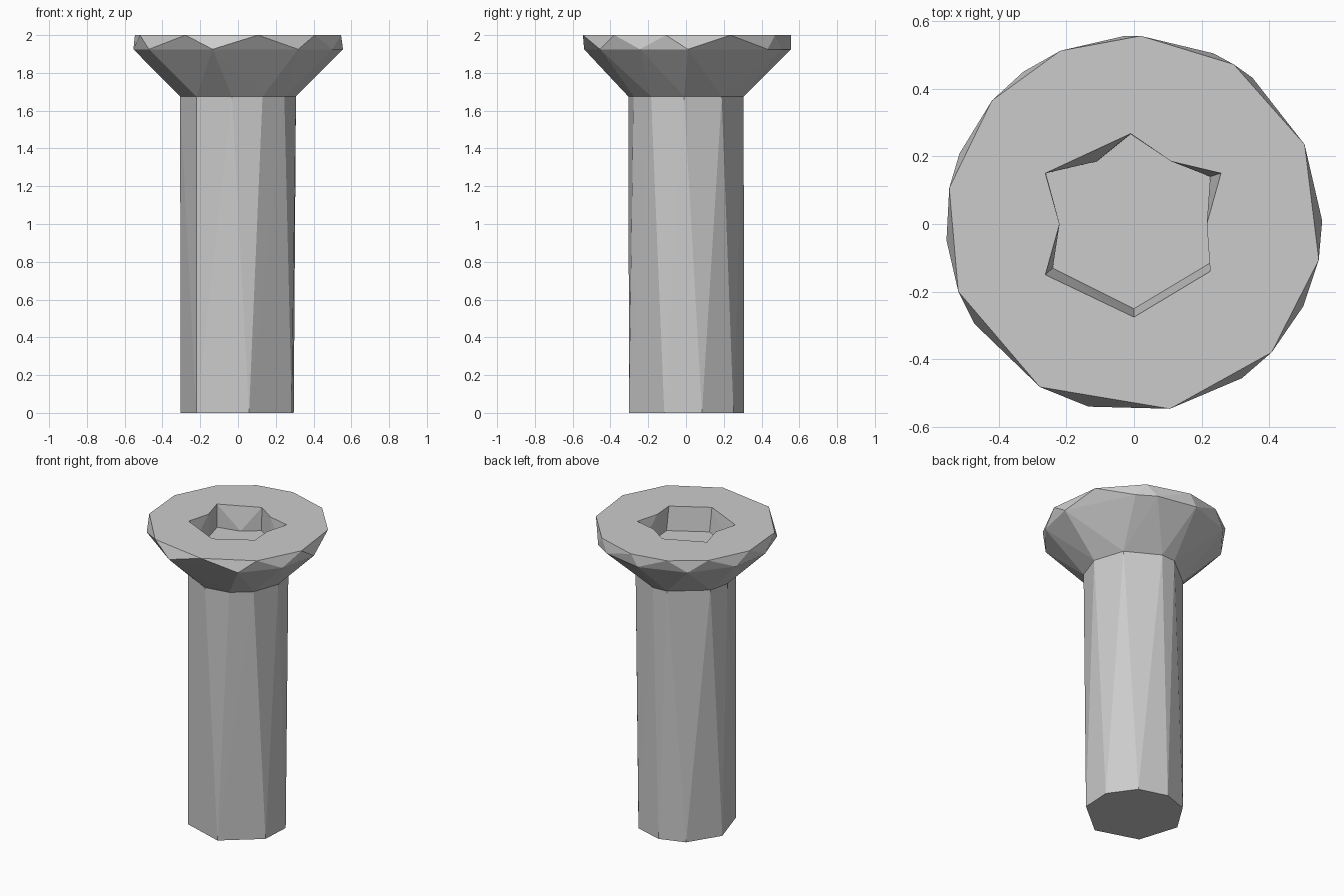
import bpy
import bmesh
from math import cos, sin, radians, atan2, tau

default_cube = bpy.data.objects.get("Cube")
if default_cube:
    bpy.data.objects.remove(default_cube, do_unlink=True)

steel = bpy.data.materials.new("grey steel")
steel.use_nodes = True
steel_colour = (0.6, 0.6, 0.6, 1)
steel.diffuse_color = steel_colour
steel.node_tree.nodes["Principled BSDF"].inputs["Base Color"].default_value = steel_colour


def ring(bm, radius, z, degrees):
    """Ring of vertices at uneven angles, listed anticlockwise."""
    return [bm.verts.new((radius * cos(radians(a)), radius * sin(radians(a)), z))
            for a in degrees]


def outline(bm, points, z):
    """Closed outline from plan points, listed anticlockwise."""
    return [bm.verts.new((x, y, z)) for x, y in points]


def angle_gap(v, w):
    gap = abs(atan2(v.co.y, v.co.x) - atan2(w.co.y, w.co.x)) % tau
    return min(gap, tau - gap)


def bridge(bm, lower, upper):
    """Join two rings with triangles, always taking the shorter diagonal."""
    start = min(range(len(upper)), key=lambda k: angle_gap(lower[0], upper[k]))
    upper = upper[start:] + upper[:1 + start]
    lower = lower + lower[:1]
    i = j = 0
    while i < len(lower) - 1 or j < len(upper) - 1:
        can_low, can_up = i < len(lower) - 1, j < len(upper) - 1
        if can_low and can_up:
            go_low = ((lower[i + 1].co - upper[j].co).length
                      < (lower[i].co - upper[j + 1].co).length)
        else:
            go_low = can_low
        if go_low:
            bm.faces.new((lower[i], lower[i + 1], upper[j]))
            i += 1
        else:
            bm.faces.new((lower[i], upper[j + 1], upper[j]))
            j += 1


def loop_edges(bm, verts):
    return [bm.edges.get((v, w)) for v, w in zip(verts, verts[1:] + verts[:1])]


def finish(bm, name):
    mesh = bpy.data.meshes.new(name)
    bm.to_mesh(mesh)
    bm.free()
    mesh.materials.append(steel)
    obj = bpy.data.objects.new(name, mesh)
    bpy.context.collection.objects.link(obj)
    return obj


height, brim_z, neck_z, socket_z = 2.0, 1.925, 1.675, 1.845
head_radius, shaft_radius = 0.556, 0.307
neck_angles = (-2, 38, 84, 103, 154, 180, 224, 264, 295, 323)

# Shaft: twisted facets between an eight-sided foot and a ten-sided neck
bm = bmesh.new()
foot = ring(bm, shaft_radius, 0, (-22, 16, 55, 92, 125, 171, 224, 281))
neck = ring(bm, shaft_radius, neck_z, neck_angles)
bridge(bm, foot, neck)
bm.faces.new(foot[::-1])
finish(bm, "shaft")

# Countersunk head: cone, then a faceted rim up to the flat top
bm = bmesh.new()
neck = ring(bm, shaft_radius, neck_z, neck_angles)
brim = ring(bm, head_radius, brim_z,
            (1, 51, 65, 93, 126, 158, 185, 212, 256, 305, 334))
top = ring(bm, head_radius, height,
           (25, 58, 88, 113, 139, 169, 201, 240, 281, 317, 349))
bridge(bm, neck, brim)
bridge(bm, brim, top)

# Star-shaped driver socket sunk into the head
mouth = outline(bm, [(.215, 0), (.257, .15), (.11, .185), (-.01, .267),
                     (-.262, .15), (-.22, 0), (-.262, -.15), (0, -.275),
                     (.225, -.14)], height)
floor = outline(bm, [(.215, 0), (.225, .14), (.11, .185), (-.01, .265),
                     (-.11, .185), (-.26, .15), (-.22, 0), (-.24, -.13),
                     (0, -.25), (.225, -.115)], socket_z)
first_wall = len(bm.faces)
bridge(bm, floor, mouth)
bm.faces.ensure_lookup_table()
bmesh.ops.reverse_faces(bm, faces=bm.faces[first_wall:])
bm.faces.new(floor)

# Flat top face around the socket mouth
fill = bmesh.ops.triangle_fill(
    bm, use_beauty=True, use_dissolve=False, normal=(0, 0, 1),
    edges=loop_edges(bm, top) + loop_edges(bm, mouth))
for face in fill["geom"]:
    if isinstance(face, bmesh.types.BMFace):
        face.normal_update()
        if face.normal.z < 0:
            face.normal_flip()
finish(bm, "countersunk_head")
